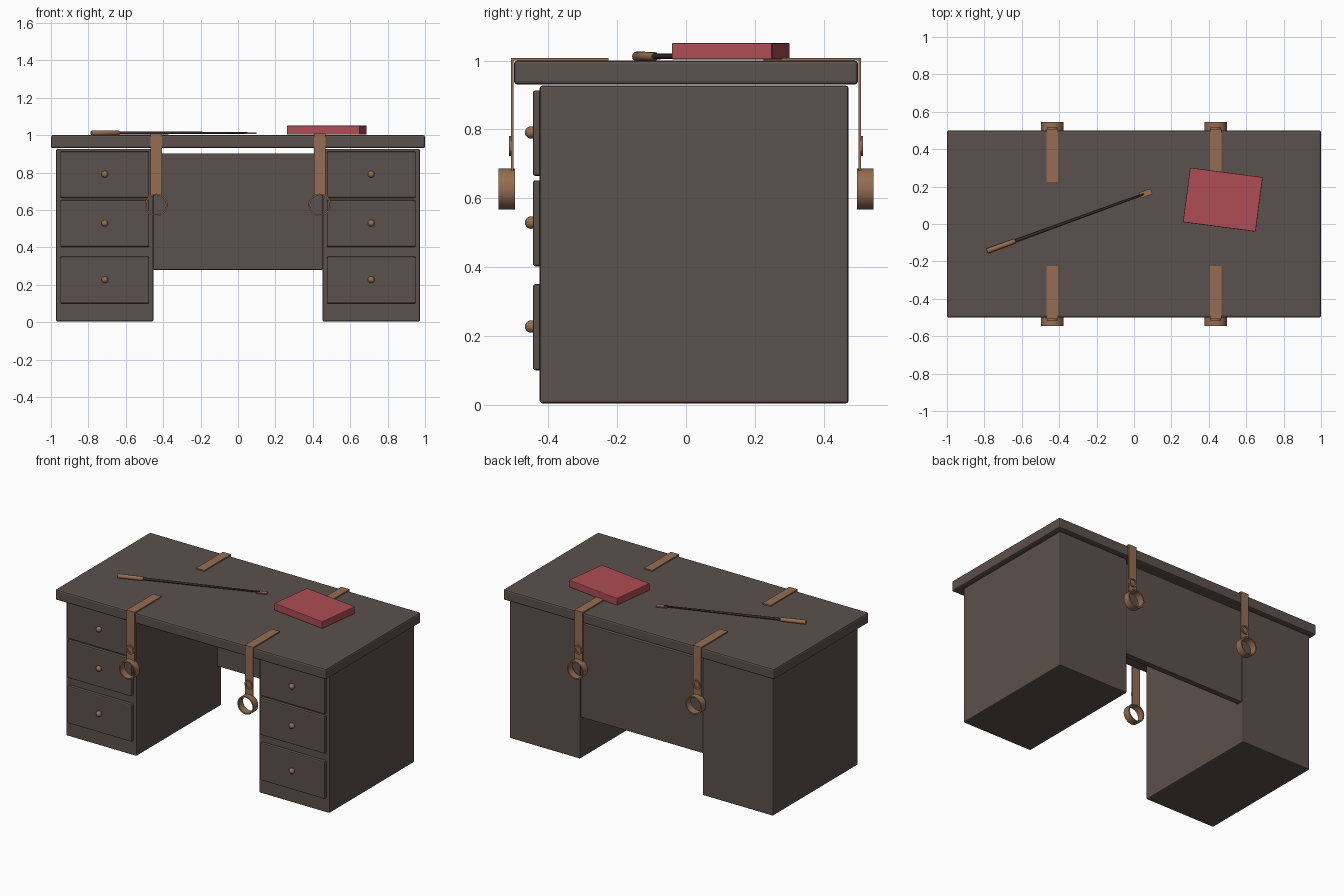
import bpy, bmesh
from math import radians, pi
from mathutils import Matrix, Vector

if "Cube" in bpy.data.objects:
    bpy.data.objects.remove(bpy.data.objects["Cube"])


def material(name, rgb):
    mat = bpy.data.materials.new(name)
    mat.use_nodes = True
    mat.diffuse_color = (*rgb, 1)
    mat.node_tree.nodes["Principled BSDF"].inputs["Base Color"].default_value = (*rgb, 1)
    return mat


WOOD = material("dark_wood", (0.105, 0.082, 0.072))
LEATHER = material("tan_leather", (0.30, 0.155, 0.085))
RED = material("red_cover", (0.42, 0.075, 0.09))
BLACK = material("black_leather", (0.035, 0.028, 0.027))


def finish(name, bm, mat, matrix=Matrix(), bevel=0, smooth=False):
    mesh = bpy.data.meshes.new(name)
    bmesh.ops.recalc_face_normals(bm, faces=bm.faces)
    bm.to_mesh(mesh)
    bm.free()
    mesh.materials.append(mat)
    obj = bpy.data.objects.new(name, mesh)
    obj.matrix_world = matrix
    bpy.context.collection.objects.link(obj)
    if bevel:
        mod = obj.modifiers.new("Bevel", "BEVEL")
        mod.width, mod.segments = bevel, 2
    if smooth:
        bpy.ops.object.select_all(action="DESELECT")
        obj.select_set(True)
        bpy.context.view_layer.objects.active = obj
        bpy.ops.object.shade_smooth_by_angle(angle=radians(40))
    return obj


def box(name, lo, hi, mat, bevel=0, matrix=Matrix()):
    lo, hi = Vector(lo), Vector(hi)
    bm = bmesh.new()
    bmesh.ops.create_cube(bm, size=1, matrix=Matrix.Translation((lo + hi) / 2)
                          @ Matrix.Diagonal((*(hi - lo), 1)))
    return finish(name, bm, mat, matrix, bevel)


def lathe(name, profile, mat, matrix, steps=24, closed=False):
    """Spin (radius, height) points about local z."""
    bm = bmesh.new()
    verts = [bm.verts.new((r, 0, z)) for r, z in profile]
    edges = [bm.edges.new(pair) for pair in zip(verts, verts[1:])]
    if closed:
        edges.append(bm.edges.new((verts[-1], verts[0])))
    bmesh.ops.spin(bm, geom=verts + edges, cent=(0, 0, 0), axis=(0, 0, 1),
                   angle=2 * pi, steps=steps)
    bmesh.ops.remove_doubles(bm, verts=bm.verts, dist=0.0001)
    return finish(name, bm, mat, matrix, smooth=True)


def rod(name, x0, x1, r0, r1, mat, matrix):
    """Tapered rod along local x."""
    return lathe(name, [(0, x0), (r0 * 0.8, x0), (r0, x0 + 0.004), (r1, x1 - 0.004),
                        (r1 * 0.8, x1), (0, x1)], mat,
                 matrix @ Matrix.Rotation(pi / 2, 4, "Y"), steps=12)


# Desk body
box("desktop", (-1, -0.5, 0.93), (1, 0.5, 1), WOOD, 0.01)
box("back_panel", (-0.452, 0.425, 0.28), (0.452, 0.465, 0.903), WOOD, 0.005)
for side, s in (("left", 1), ("right", -1)):
    xs = sorted((s * 0.452, s * 0.972))
    box(f"{side}_pedestal", (xs[0], -0.425, 0.004), (xs[1], 0.472, 0.927), WOOD, 0.007)
    xs = sorted((s * 0.475, s * 0.95))
    for level, z0, z1 in (("lower", 0.1, 0.35), ("middle", 0.402, 0.652), ("upper", 0.665, 0.913)):
        box(f"{side}_{level}_drawer", (xs[0], -0.445, z0), (xs[1], -0.415, z1), WOOD, 0.007)
        bm = bmesh.new()
        bmesh.ops.create_uvsphere(bm, u_segments=16, v_segments=10, radius=0.018)
        knob_z = (z0 + z1) / 2 + 0.002
        finish(f"{side}_{level}_knob", bm, LEATHER,
               Matrix.Translation((s * 0.712, -0.45, knob_z)), smooth=True)

# Straps folded over the edge, each with a buckle ring and a cuff
STRAP = [(0.225, 1), (0.225, 1.008), (0.508, 1.008), (0.508, 0.68), (0.501, 0.68), (0.501, 1)]
for end, e in (("front", -1), ("back", 1)):
    for side, s in (("left", 1), ("right", -1)):
        x = s * 0.437
        bm = bmesh.new()
        face = bm.faces.new([bm.verts.new((x - 0.03, e * y, z)) for y, z in STRAP])
        ext = bmesh.ops.extrude_face_region(bm, geom=[face])
        bmesh.ops.translate(bm, vec=(0.06, 0, 0),
                            verts=[g for g in ext["geom"] if isinstance(g, bmesh.types.BMVert)])
        finish(f"{end}_{side}_strap", bm, LEATHER)
        turn = Matrix.Rotation(pi / 2, 4, "X")
        lathe(f"{end}_{side}_cuff",
              [(0.06, -0.024), (0.06, 0.024), (0.052, 0.024), (0.052, -0.024)], LEATHER,
              Matrix.Translation((x, e * 0.521, 0.627)) @ turn, 32, closed=True)
        lathe(f"{end}_{side}_buckle",
              [(0.029, -0.005), (0.029, 0.005), (0.019, 0.005), (0.019, -0.005)], LEATHER,
              Matrix.Translation((x, e * 0.51, 0.752)) @ turn, 16, closed=True)

# Book
place = Matrix.Translation((0.475, 0.13, 1)) @ Matrix.Rotation(radians(-7.5), 4, "Z")
box("book", (-0.196, -0.147, 0.003), (0.196, 0.147, 0.051), RED, 0.004, place)

# Riding crop
place = Matrix.Translation((-0.785, -0.145, 1.012)) @ Matrix.Rotation(radians(20), 4, "Z")
rod("crop_handle", 0, 0.16, 0.014, 0.013, LEATHER, place)
rod("crop_shaft", 0.155, 0.89, 0.0085, 0.005, BLACK, place)
box("crop_tip", (0.87, -0.016, -0.006), (0.935, 0.016, 0.001), LEATHER, 0, place)
